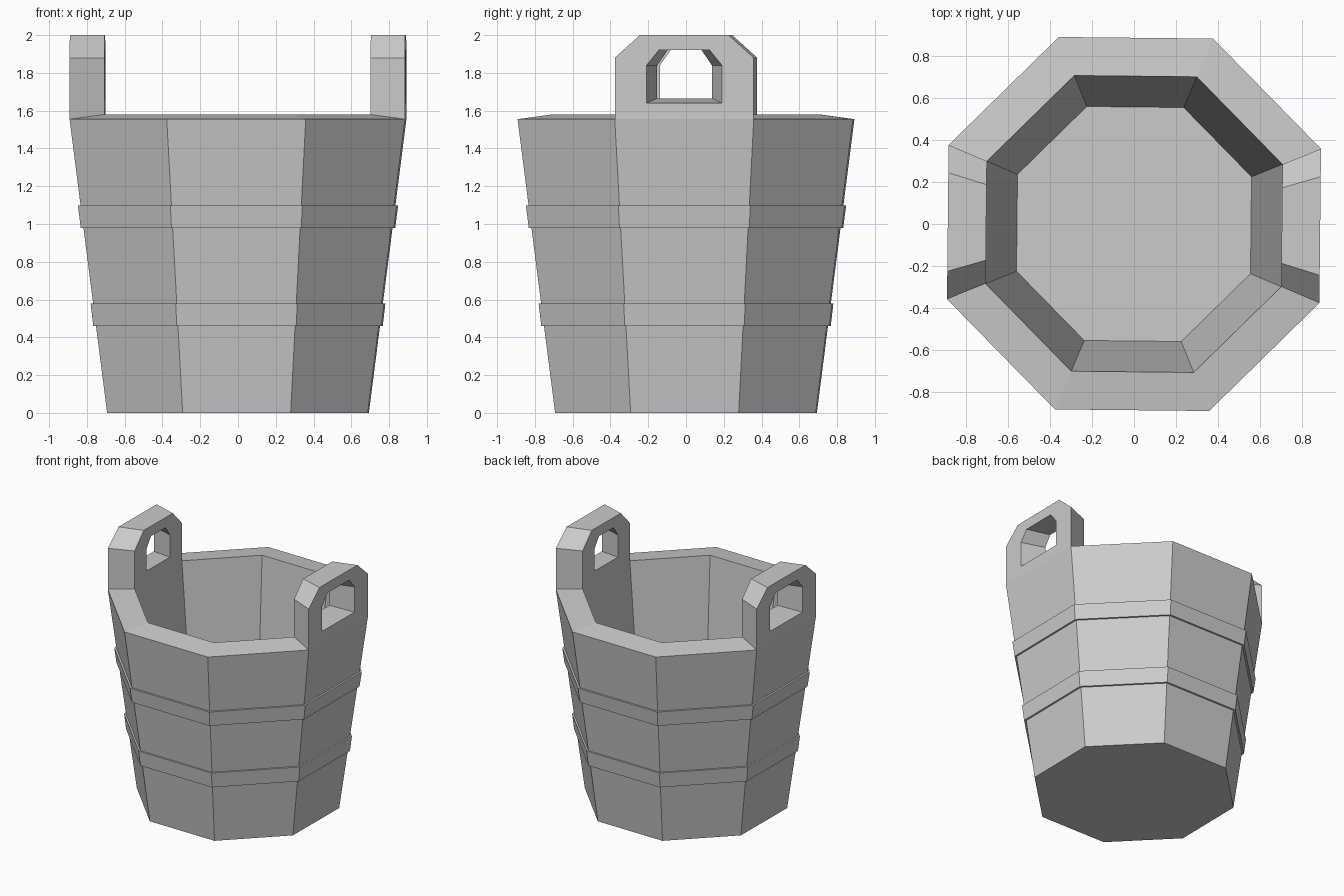
import bpy, bmesh, math

if "Cube" in bpy.data.objects:
    bpy.data.objects.remove(bpy.data.objects["Cube"])

SIDES = 8
TWIST = math.radians(-0.6)   # slight turn of the whole bucket


def finish(name, bm):
    bmesh.ops.recalc_face_normals(bm, faces=bm.faces)
    mesh = bpy.data.meshes.new(name)
    bm.to_mesh(mesh)
    bm.free()
    obj = bpy.data.objects.new(name, mesh)
    bpy.context.collection.objects.link(obj)
    obj.rotation_euler.z = TWIST
    return obj


def octagon(bm, apothem, z):
    r = apothem / math.cos(math.pi / SIDES)
    angles = [(i - 0.5) * 2 * math.pi / SIDES for i in range(SIDES)]
    return [bm.verts.new((r * math.cos(a), r * math.sin(a), z)) for a in angles]


def bridge(bm, a, b, skip=()):
    n = len(a)
    for i in range(n):
        if i not in skip:
            j = (i + 1) % n
            bm.faces.new((a[i], a[j], b[j], b[i]))


# Bucket: tapered outside, sloped rim, inside wall and raised floor
bm = bmesh.new()
base = octagon(bm, 0.69, 0)
rim_out = octagon(bm, 0.888, 1.555)
rim_in = octagon(bm, 0.705, 1.58)
floor = octagon(bm, 0.558, 0.14)
bm.faces.new(base)
bridge(bm, base, rim_out)
bridge(bm, rim_out, rim_in, skip=(0, SIDES // 2))  # handles stand on these two
bridge(bm, rim_in, floor)
bm.faces.new(floor)
finish("bucket", bm)


# Hoops: thin bands around the outside
def hoop(name, z0, z1, a0, a1):
    bm = bmesh.new()
    loops = [octagon(bm, a, z) for a, z in
             ((a0 - 0.03, z0), (a0, z0), (a1, z1), (a1 - 0.03, z1))]
    for i in range(4):
        bridge(bm, loops[i], loops[(i + 1) % 4])
    finish(name, bm)


hoop("lower_hoop", 0.46, 0.58, 0.763, 0.777)
hoop("upper_hoop", 0.98, 1.097, 0.829, 0.844)


# Handles: two rim staves carried upward, each with a grip hole
def half_profile(points):
    return [(-y, z) for y, z in points] + [(y, z) for y, z in reversed(points)]


def handle(name, side):
    bm = bmesh.new()
    t = math.tan(math.pi / SIDES)

    def loop(x, points):
        return [bm.verts.new((side * x, y, z)) for y, z in half_profile(points)]

    xo, xi = 0.888, 0.705
    edge_out = loop(xo, [(xo * t, 1.555), (xo * t, 1.88), (0.235, 2.0)])
    edge_in = loop(xi, [(xi * t, 1.58), (xi * t, 1.88), (0.18, 2.0)])
    hole_out = loop(xo, [(0.2, 1.64), (0.2, 1.84), (0.135, 1.92)])
    hole_in = loop(xi, [(0.145, 1.665), (0.145, 1.84), (0.09, 1.92)])
    bridge(bm, edge_out, hole_out)
    bridge(bm, hole_out, hole_in)
    bridge(bm, hole_in, edge_in)
    bridge(bm, edge_in, edge_out, skip=(5,))
    finish(name, bm)


handle("right_handle", 1)
handle("left_handle", -1)
